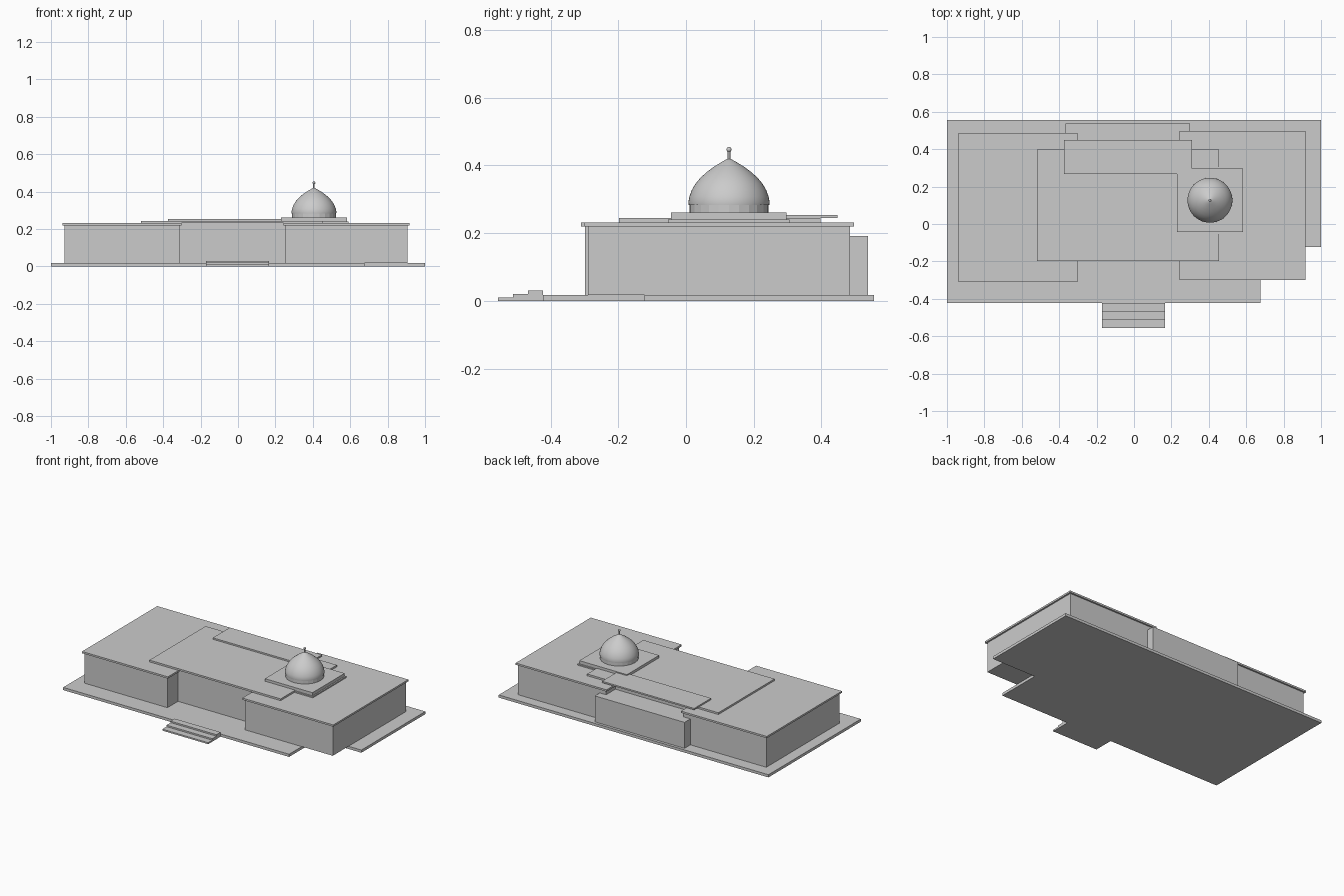
import bpy, bmesh, math

if "Cube" in bpy.data.objects:
    bpy.data.objects.remove(bpy.data.objects["Cube"])


def prism(name, pts, z0, z1):
    """Extrude a plan outline (counter-clockwise) from z0 to z1."""
    bm = bmesh.new()
    face = bm.faces.new([bm.verts.new((x, y, z0)) for x, y in pts])
    ext = bmesh.ops.extrude_face_region(bm, geom=[face], use_keep_orig=True)
    top = [v for v in ext["geom"] if isinstance(v, bmesh.types.BMVert)]
    bmesh.ops.translate(bm, verts=top, vec=(0, 0, z1 - z0))
    bmesh.ops.recalc_face_normals(bm, faces=bm.faces)
    me = bpy.data.meshes.new(name)
    bm.to_mesh(me)
    bm.free()
    ob = bpy.data.objects.new(name, me)
    bpy.context.collection.objects.link(ob)
    return ob


def box(name, x0, x1, y0, y1, z0, z1):
    return prism(name, [(x0, y0), (x1, y0), (x1, y1), (x0, y1)], z0, z1)


def lathe(name, profile, cx, cy, sides, angle):
    """Revolve an (r, z) profile around a vertical axis."""
    bm = bmesh.new()
    vs = [bm.verts.new((cx + r, cy, z)) for r, z in profile]
    edges = [bm.edges.new(p) for p in zip(vs, vs[1:])]
    bmesh.ops.spin(bm, geom=vs + edges, cent=(cx, cy, 0), axis=(0, 0, 1),
                   angle=2 * math.pi, steps=sides, use_merge=True)
    bmesh.ops.remove_doubles(bm, verts=bm.verts, dist=1e-5)
    bmesh.ops.recalc_face_normals(bm, faces=bm.faces)
    me = bpy.data.meshes.new(name)
    bm.to_mesh(me)
    bm.free()
    ob = bpy.data.objects.new(name, me)
    bpy.context.collection.objects.link(ob)
    bpy.context.view_layer.objects.active = ob
    ob.select_set(True)
    bpy.ops.object.shade_smooth_by_angle(angle=math.radians(angle))
    ob.select_set(False)
    return ob


# Ground terrace with the notched front right corner
prism("terrace", [(-1, -0.423), (0.675, -0.423), (0.675, -0.122), (1, -0.122),
                  (1, 0.555), (-1, 0.555)], 0, 0.018)

# Front steps, rising towards the building
for i in range(3):
    y = -0.555 + i * 0.044
    box(f"step_{i + 1}", -0.172, 0.167, y, y + 0.044, 0, 0.01 * (i + 1))

# Wings: walls with a slightly overhanging roof slab
for side, x0, x1, y0, y1 in (("left", -0.928, -0.314, -0.299, 0.475),
                             ("right", 0.253, 0.905, -0.289, 0.485)):
    box(side + "_wing_walls", x0, x1, y0, y1, 0.018, 0.22)
    o = 0.011
    box(side + "_wing_roof", x0 - o, x1 + o, y0 - o, y1 + o, 0.22, 0.232)

# Recessed central hall and lower rear annex
box("central_walls", -0.314, 0.253, -0.187, 0.387, 0.018, 0.232)
box("rear_annex", -0.365, 0.3, 0.38, 0.537, 0.018, 0.192)

# Stacked roof slabs
box("central_roof", -0.518, 0.455, -0.198, 0.397, 0.232, 0.244)
box("upper_rear_roof", -0.374, 0.309, 0.268, 0.448, 0.244, 0.254)
box("dome_lower_plinth", 0.225, 0.592, -0.053, 0.306, 0.232, 0.24)
box("dome_plinth", 0.23, 0.583, -0.044, 0.297, 0.24, 0.261)

# Drum, pointed dome and finial
CX, CY = 0.406, 0.127
lathe("drum", [(0, 0.261), (0.117, 0.261), (0.117, 0.289), (0, 0.289)], CX, CY, 24, 10)
lathe("dome", [(0, 0.283), (0.119, 0.283), (0.12, 0.292), (0.117, 0.308),
               (0.11, 0.327), (0.099, 0.346), (0.084, 0.364), (0.065, 0.381),
               (0.045, 0.396), (0.022, 0.41), (0.006, 0.419), (0, 0.421)],
      CX, CY, 48, 40)
lathe("finial_rod", [(0, 0.415), (0.004, 0.415), (0.004, 0.446), (0, 0.446)], CX, CY, 12, 40)
ball = [(0.0075 * math.sin(math.pi * i / 8), 0.447 - 0.0075 * math.cos(math.pi * i / 8))
        for i in range(9)]
lathe("finial_ball", ball, CX, CY, 16, 60)
